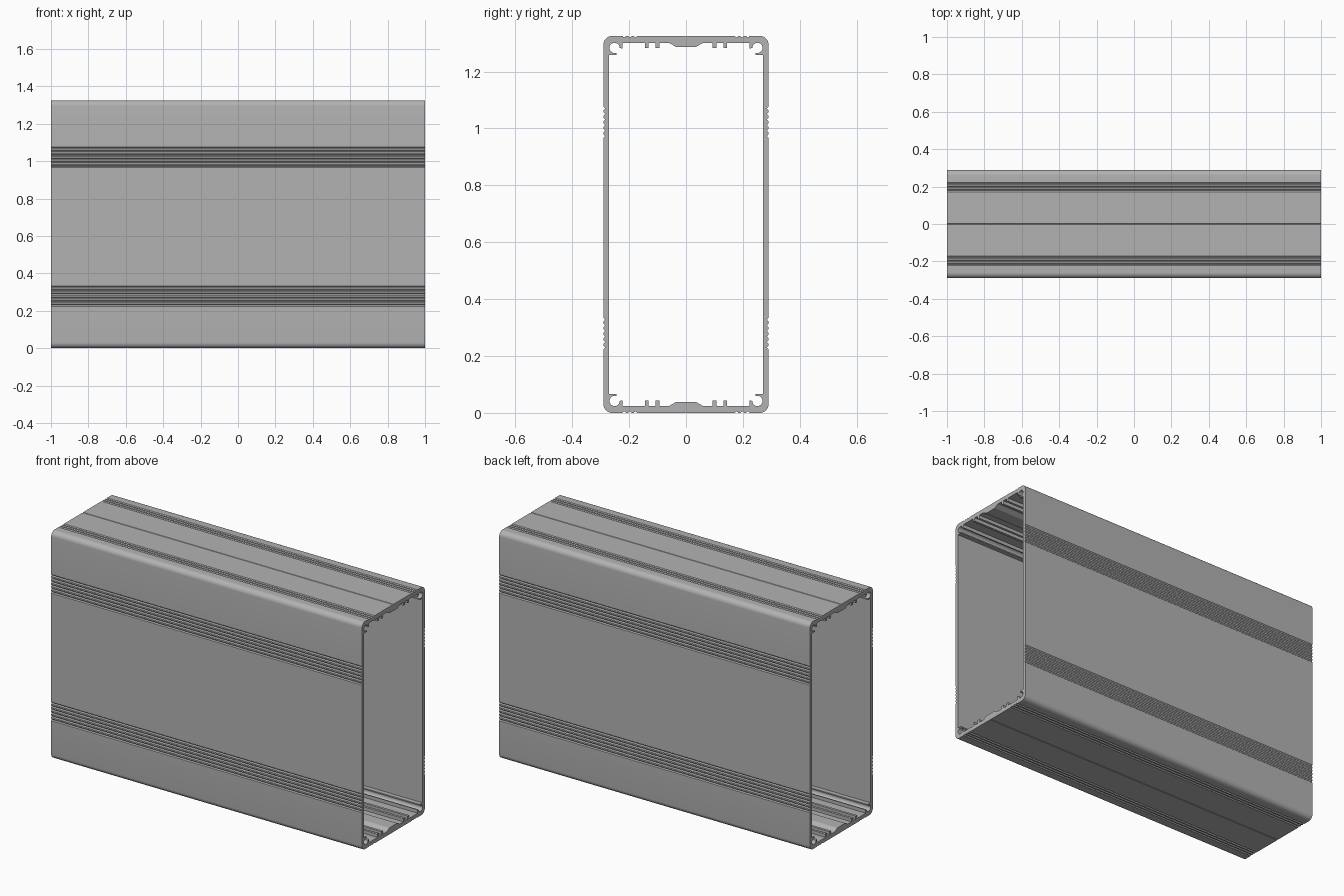
import bpy
import bmesh
from math import sin, cos, pi, radians
from mathutils import Matrix

cube = bpy.data.objects.get("Cube")
if cube:
    bpy.data.objects.remove(cube, do_unlink=True)

HALF_LENGTH, HALF_WIDTH, HEIGHT = 1.0, 0.29, 1.325
SIDE_WALL, END_WALL = 0.02, 0.024
CORNER = 0.03
GROOVE_WIDTH, GROOVE_DEPTH, PITCH = 0.012, 0.005, 0.0195


def arc(cx, cy, radius, start, end, steps):
    angles = [radians(start + (end - start) * i / steps) for i in range(steps + 1)]
    return [(cx + radius * cos(a), cy + radius * sin(a)) for a in angles]


def grooves(start, count):
    """Rounded grooves as (distance along the face, depth into it)."""
    pts = []
    for n in range(count):
        for i in range(5):
            t = i / 4
            pts.append((start + n * PITCH + GROOVE_WIDTH * t, GROOVE_DEPTH * sin(pi * t)))
    return pts


def outer_quarter(band_start):
    """Outside of one corner, from the middle of the end wall up the side."""
    pts = [(0, 0.003), (0.003, 0)]
    pts += grooves(0.172, 3)
    pts += arc(HALF_WIDTH - CORNER, CORNER, CORNER, -90, 0, 8)
    pts += [(HALF_WIDTH - d, s) for s, d in grooves(band_start, 6)]
    return pts


def inner_quarter():
    """Inside of one corner: thickened middle, two ribs, open screw channel."""
    pts = [(0, 0.038), (0.036, 0.038), (0.06, END_WALL)]
    for y in (0.093, 0.131):
        pts += [(y, END_WALL), (y, 0.043), (y + 0.014, 0.043), (y + 0.014, END_WALL)]
    lip = HALF_WIDTH - 0.066
    pts += [(lip, END_WALL), (lip, 0.044)]
    pts += arc(HALF_WIDTH - 0.039, 0.042, 0.018, 180, 450, 18)
    tip, wall = HALF_WIDTH - 0.046, HALF_WIDTH - SIDE_WALL
    pts += [(tip, 0.06), (tip, 0.067), (wall, 0.067)]
    return pts


def full_loop(bottom, top):
    """Join a bottom and a top quarter, then mirror them to the other side."""
    right = bottom + [(y, HEIGHT - z) for y, z in reversed(top)]
    left = [(-y, z) for y, z in reversed(right)]
    return right + left[1:-1]


# Extruded cross-section
curve = bpy.data.curves.new("housing_profile", "CURVE")
curve.dimensions = "2D"
curve.fill_mode = "BOTH"
curve.extrude = HALF_LENGTH
for loop in (full_loop(outer_quarter(0.224), outer_quarter(0.249)),
             full_loop(inner_quarter(), inner_quarter())):
    spline = curve.splines.new("POLY")
    spline.points.add(len(loop) - 1)
    for point, (y, z) in zip(spline.points, loop):
        point.co = (y, z, 0, 1)
    spline.use_cyclic_u = True

profile = bpy.data.objects.new("housing_profile", curve)
bpy.context.collection.objects.link(profile)
bpy.context.view_layer.update()
evaluated = profile.evaluated_get(bpy.context.evaluated_depsgraph_get())
mesh = bpy.data.meshes.new_from_object(evaluated)
bpy.data.objects.remove(profile, do_unlink=True)

# Lay the extrusion along x and weld its ends to its walls
mesh.transform(Matrix(((0, 0, 1, 0), (1, 0, 0, 0), (0, 1, 0, 0), (0, 0, 0, 1))))
bm = bmesh.new()
bm.from_mesh(mesh)
bmesh.ops.remove_doubles(bm, verts=bm.verts, dist=0.0001)
bmesh.ops.recalc_face_normals(bm, faces=bm.faces)
bm.to_mesh(mesh)
bm.free()

housing = bpy.data.objects.new("extruded_housing", mesh)
bpy.context.collection.objects.link(housing)

# Plain grey metal
grey = bpy.data.materials.new("grey_metal")
grey.use_nodes = True
colour = (0.45, 0.45, 0.45, 1)
grey.diffuse_color = colour
grey.node_tree.nodes["Principled BSDF"].inputs["Base Color"].default_value = colour
mesh.materials.clear()
mesh.materials.append(grey)

bpy.ops.object.select_all(action="DESELECT")
housing.select_set(True)
bpy.context.view_layer.objects.active = housing
bpy.ops.object.shade_smooth_by_angle(angle=radians(25))
